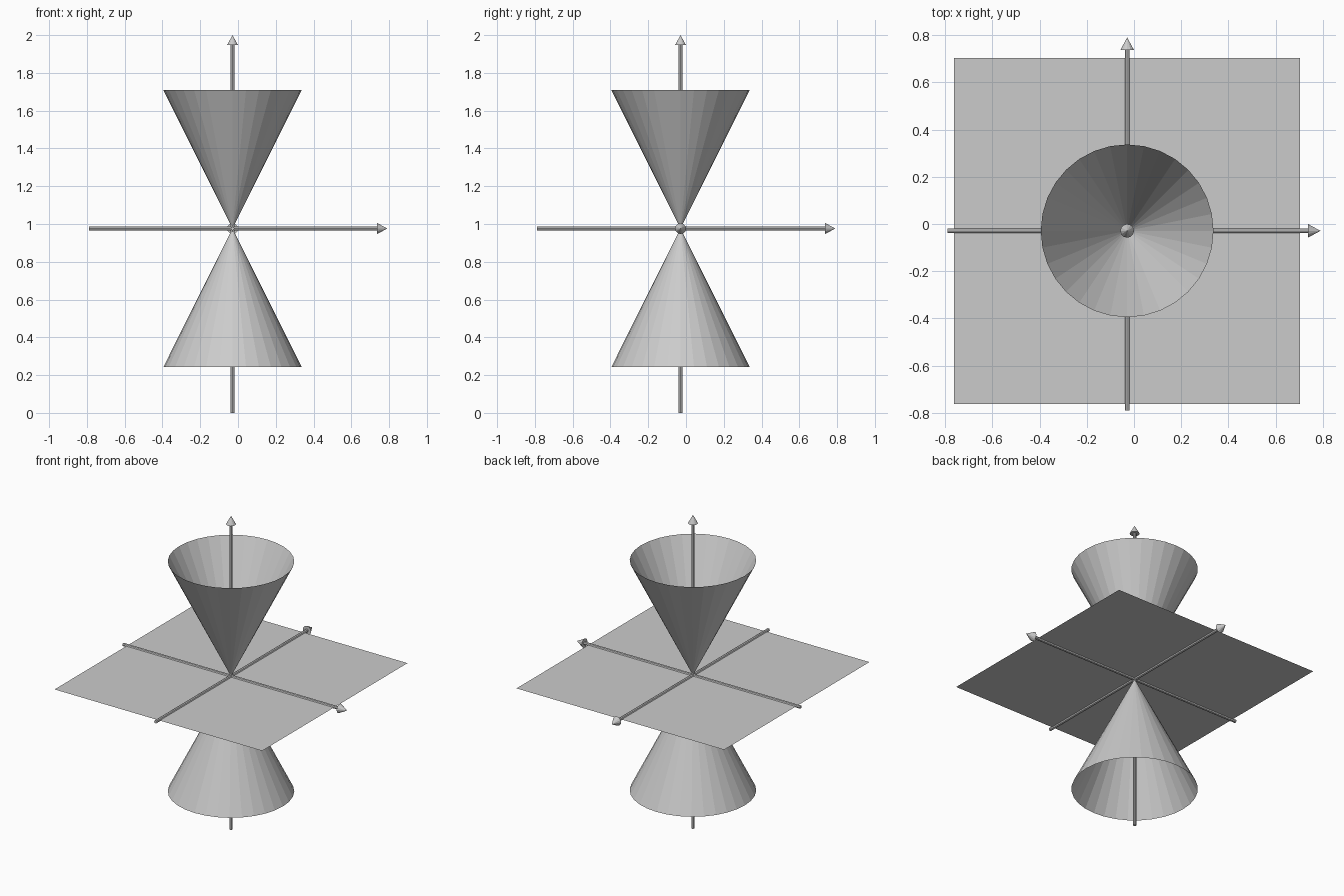
import bpy
from math import pi
from mathutils import Vector

if "Cube" in bpy.data.objects:
    bpy.data.objects.remove(bpy.data.objects["Cube"])

# common centre of the two cones, the plane and the axes
C = Vector((-0.029, -0.029, 0.976))
CONE_R, CONE_H = 0.366, 0.733
SHAFT_R, HEAD_R, HEAD_L = 0.010, 0.029, 0.053


def cone(name, r1, r2, depth, centre, sides, fill='NGON', rot=(0, 0, 0)):
    bpy.ops.mesh.primitive_cone_add(vertices=sides, radius1=r1, radius2=r2, depth=depth,
                                    end_fill_type=fill, location=centre, rotation=rot)
    bpy.context.object.name = name
    return bpy.context.object


def axis(name, direction, rot, start, tip):
    """Thin rod with an arrow head; start and tip are world coordinates along the axis."""
    d = Vector(direction)
    base = C - d * C.dot(d)
    neck = tip - HEAD_L
    cone(name + "_shaft", SHAFT_R, SHAFT_R, neck - start,
         base + d * (start + neck) / 2, 8, rot=rot)
    cone(name + "_arrow_head", HEAD_R, 0, HEAD_L,
         base + d * (neck + tip) / 2, 12, rot=rot)


# open double cone meeting at the centre
half = Vector((0, 0, CONE_H / 2))
cone("lower_cone", CONE_R, 0, CONE_H, C - half, 32, 'NOTHING')
cone("upper_cone", 0, CONE_R, CONE_H, C + half, 32, 'NOTHING')

# flat sheet through the apex
bpy.ops.mesh.primitive_plane_add(size=2 * CONE_H, location=C)
bpy.context.object.name = "flat_plane"

# three coordinate arrows
axis("x_axis", (1, 0, 0), (0, pi / 2, 0), -0.79, 0.79)
axis("y_axis", (0, 1, 0), (-pi / 2, 0, 0), -0.79, 0.79)
axis("z_axis", (0, 0, 1), (0, 0, 0), 0.0, 2.0)
